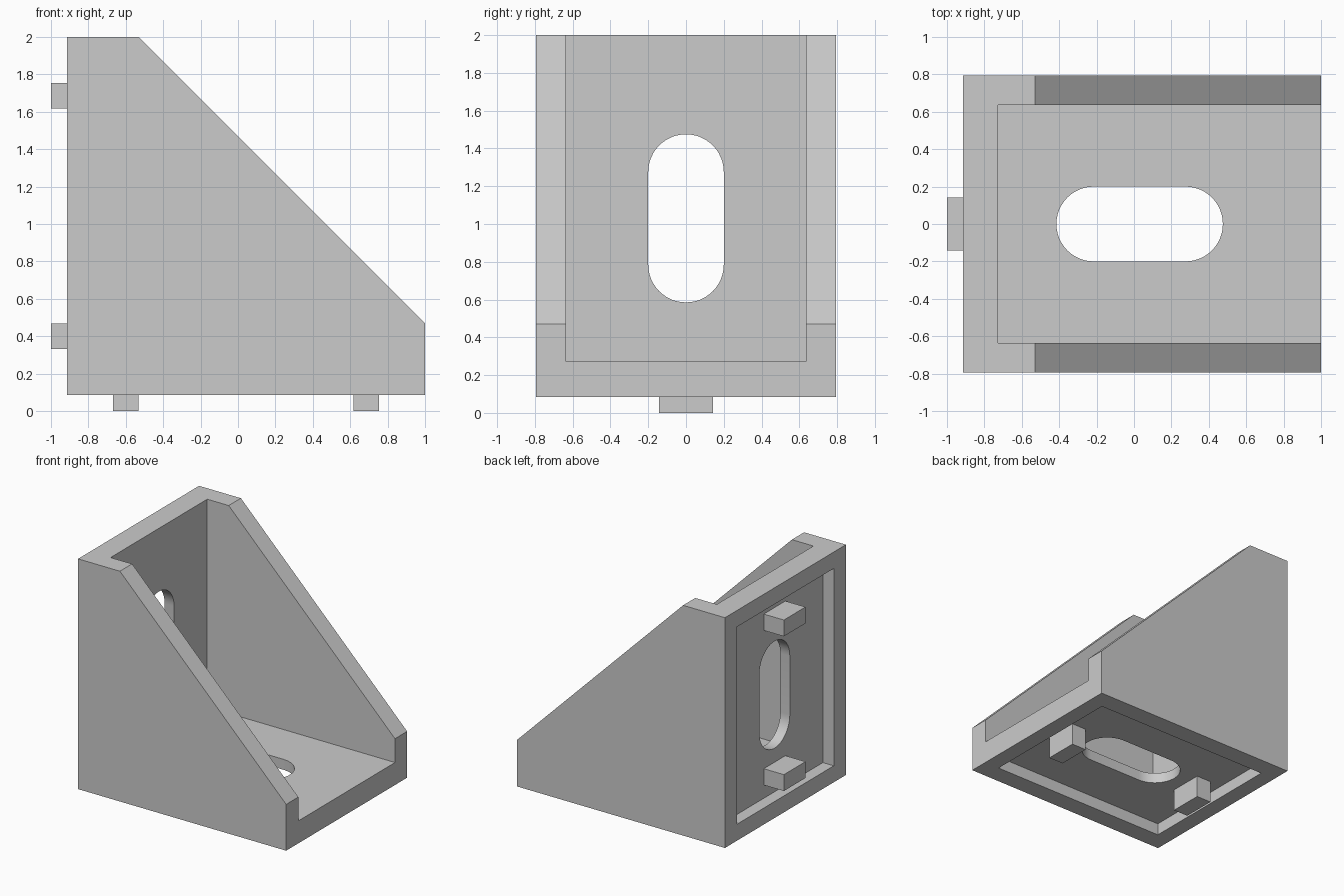
import bpy, bmesh, math
from mathutils import Vector

cube = bpy.data.objects.get("Cube")
if cube:
    bpy.data.objects.remove(cube, do_unlink=True)

LEFT, BASE = -0.915, 0.085      # outer corner of the bracket
SIZE, HALF = 1.915, 0.795       # leg length, half width
THICK, INNER = 0.187, 0.635     # plate thickness, half width of cavity
RECESS, MARGIN = 0.10, 0.137    # pocket depth, pocket border along a leg

gray = bpy.data.materials.new("light gray plastic")
gray.use_nodes = True
color = (0.6, 0.6, 0.6, 1)
gray.diffuse_color = color
gray.node_tree.nodes["Principled BSDF"].inputs["Base Color"].default_value = color


def prism(name, outline, sweep):
    """Closed solid made by sweeping a planar outline along a vector."""
    bm = bmesh.new()
    face = bm.faces.new([bm.verts.new(p) for p in outline])
    result = bmesh.ops.extrude_face_region(bm, geom=[face])
    verts = [g for g in result["geom"] if isinstance(g, bmesh.types.BMVert)]
    bmesh.ops.translate(bm, verts=verts, vec=sweep)
    bmesh.ops.recalc_face_normals(bm, faces=bm.faces)
    mesh = bpy.data.meshes.new(name)
    bm.to_mesh(mesh)
    bm.free()
    mesh.materials.append(gray)
    obj = bpy.data.objects.new(name, mesh)
    bpy.context.collection.objects.link(obj)
    return obj


def side_prism(name, profile, half):
    """Sweep an outline of (distance, height) from the corner across y."""
    pts = [(LEFT + u, -half, BASE + w) for u, w in profile]
    return prism(name, pts, Vector((0, 2 * half, 0)))


def leg_prism(name, upright, outline, low, high):
    """Sweep (along, y) through a leg's depth; upright swaps the two legs."""
    def place(u, y, w):
        return Vector((LEFT + w, y, BASE + u) if upright else (LEFT + u, y, BASE + w))
    pts = [place(u, y, low) for u, y in outline]
    return prism(name, pts, place(0, 0, high) - place(0, 0, low))


def rectangle(a, b, half):
    return [(a, -half), (b, -half), (b, half), (a, half)]


def slot(center, straight, radius, steps=24):
    pts = []
    for side in (1, -1):
        for i in range(steps + 1):
            t = math.pi * i / steps - side * math.pi / 2
            if side < 0:
                t = math.pi / 2 + math.pi * i / steps
            pts.append((center + side * straight + radius * math.cos(t), radius * math.sin(t)))
    return pts


def cut(target, cutter):
    cutter.hide_render = True
    mod = target.modifiers.new("cut", "BOOLEAN")
    mod.operation, mod.solver, mod.object = "DIFFERENCE", "EXACT", cutter
    bpy.context.view_layer.objects.active = target
    bpy.ops.object.modifier_apply(modifier=mod.name)
    bpy.data.objects.remove(cutter, do_unlink=True)


# Bracket body with sloping side walls
end = 0.385
body = side_prism("bracket_body", [(0, 0), (SIZE, 0), (SIZE, end), (end, SIZE), (0, SIZE)], HALF)

# Open space between the two side walls
cut(body, side_prism("cavity_cutter", [(THICK, THICK), (3, THICK), (3, 3), (THICK, 3)], INNER))

# Each leg gets a pocket on its outer face, a slot and two locating pegs
for upright, leg in ((True, "wall"), (False, "floor")):
    cut(body, leg_prism("pocket_cutter", upright,
                        rectangle(MARGIN, SIZE - MARGIN, INNER), -0.2, RECESS))
    cut(body, leg_prism("slot_cutter", upright, slot(0.945, 0.245, 0.2), 0.02, 0.3))
    for start, where in ((0.247, "inner"), (1.533, "outer")):
        leg_prism(f"{leg}_{where}_peg", upright,
                  rectangle(start, start + 0.136, 0.142), -0.085, RECESS + 0.002)

# Smooth slot ends, sharp edges elsewhere
bpy.ops.object.select_all(action="DESELECT")
body.select_set(True)
bpy.context.view_layer.objects.active = body
bpy.ops.object.shade_smooth_by_angle(angle=math.radians(30))
